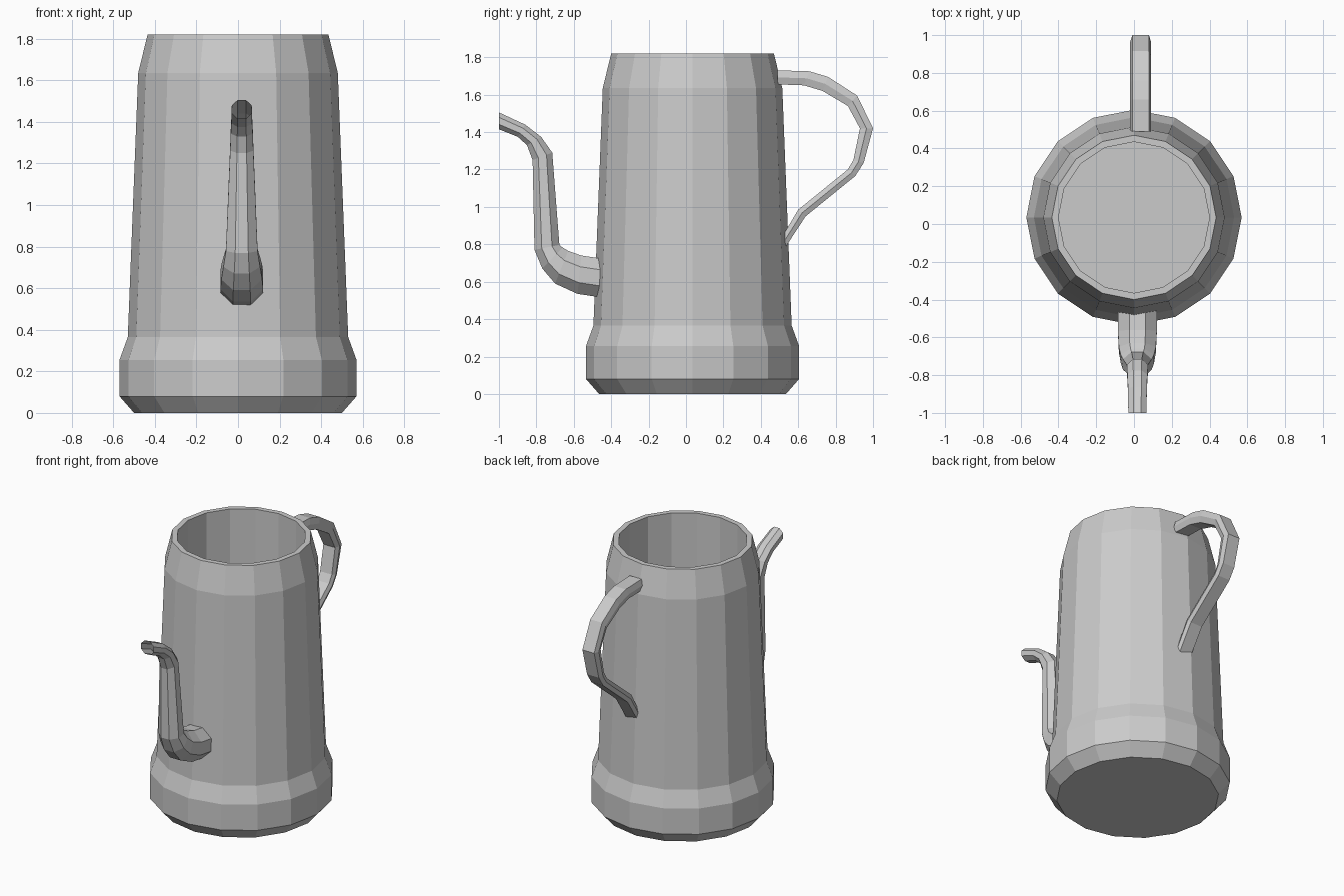
import bpy, bmesh
from math import cos, sin, pi

if "Cube" in bpy.data.objects:
    bpy.data.objects.remove(bpy.data.objects["Cube"])


def finish(name, bm):
    bmesh.ops.recalc_face_normals(bm, faces=bm.faces)
    mesh = bpy.data.meshes.new(name)
    bm.to_mesh(mesh)
    bm.free()
    obj = bpy.data.objects.new(name, mesh)
    bpy.context.collection.objects.link(obj)
    return obj


def loft(name, rings, caps):
    """Bridge equal-length rings of points, optionally capping both ends."""
    bm = bmesh.new()
    loops = [[bm.verts.new(p) for p in ring] for ring in rings]
    n = len(loops[0])
    for a, b in zip(loops, loops[1:]):
        for i in range(n):
            j = (i + 1) % n
            bm.faces.new((a[i], a[j], b[j], b[i]))
    if caps:
        bm.faces.new(loops[0])
        bm.faces.new(loops[-1])
    return finish(name, bm)


def swept(name, path, section, cx, caps):
    """Path entries: lower (y, z), upper (y, z), half width in x."""
    rings = []
    for (y0, z0), (y1, z1), w in path:
        rings.append([(cx + s * w,
                       (y0 + y1) / 2 + t * (y1 - y0) / 2,
                       (z0 + z1) / 2 + t * (z1 - z0) / 2) for s, t in section])
    return loft(name, rings, caps)


# Body: 16-sided hollow vessel, outside profile then inside wall and floor
SIDES, CY = 16, 0.035
profile = [(0.50, 0), (0.57, 0.08), (0.57, 0.255), (0.53, 0.365),
           (0.48, 1.635), (0.435, 1.82), (0.40, 1.82), (0.40, 0.08)]
loft("body", [[(r * cos(2 * pi * i / SIDES), CY + r * sin(2 * pi * i / SIDES), z)
               for i in range(SIDES)] for r, z in profile], True)

# Spout: tapering octagonal tube, open at the tip
k = 0.414
octagon = [(1, -k), (1, k), (k, 1), (-k, 1), (-1, k), (-1, -k), (-k, -1), (k, -1)]
spout_path = [
    ((-0.46, 0.517), (-0.46, 0.725), 0.103),
    ((-0.58, 0.535), (-0.56, 0.74), 0.103),
    ((-0.70, 0.59), (-0.63, 0.765), 0.098),
    ((-0.768, 0.67), (-0.66, 0.783), 0.088),
    ((-0.81, 0.77), (-0.677, 0.797), 0.076),
    ((-0.82, 1.25), (-0.715, 1.29), 0.056),
    ((-0.85, 1.33), (-0.775, 1.375), 0.053),
    ((-0.90, 1.375), (-0.86, 1.44), 0.050),
    ((-1.0, 1.415), (-1.0, 1.505), 0.048),
]
swept("spout", spout_path, octagon, 0.018, False)

# Handle: flattened hexagonal strap, inner edge / outer edge pairs
hexagon = [(1, 0), (0.8, 1), (-0.8, 1), (-1, 0), (-0.8, -1), (0.8, -1)]
handle_path = [
    ((0.49, 1.655), (0.49, 1.73)),
    ((0.63, 1.65), (0.66, 1.725)),
    ((0.73, 1.62), (0.76, 1.695)),
    ((0.865, 1.54), (0.915, 1.595)),
    ((0.93, 1.42), (1.0, 1.42)),
    ((0.895, 1.25), (0.95, 1.235)),
    ((0.865, 1.20), (0.905, 1.165)),
    ((0.60, 0.985), (0.64, 0.95)),
    ((0.52, 0.85), (0.535, 0.79)),
]
swept("handle", [(a, b, 0.055) for a, b in handle_path], hexagon, 0.035, True)
